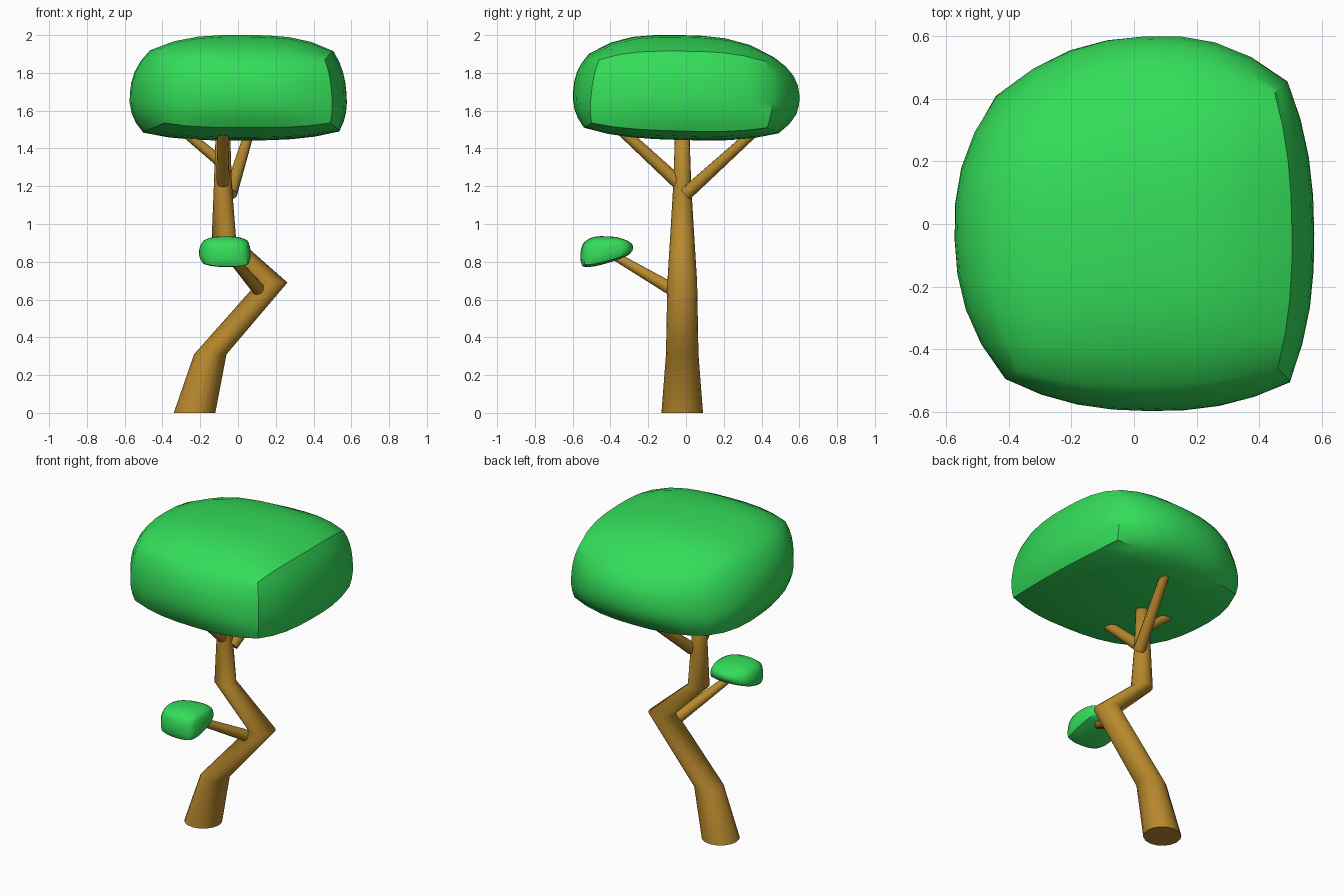
import bpy, bmesh, math
from mathutils import Vector

old = bpy.data.objects.get("Cube")
if old:
    bpy.data.objects.remove(old, do_unlink=True)


def material(name, color):
    m = bpy.data.materials.new(name)
    m.use_nodes = True
    m.diffuse_color = color
    m.node_tree.nodes["Principled BSDF"].inputs["Base Color"].default_value = color
    return m


BARK = material("bark_brown", (0.48, 0.25, 0.026, 1))
LEAF = material("leaf_green", (0.034, 0.72, 0.1, 1))


def finish(name, bm, mat, angle):
    mesh = bpy.data.meshes.new(name)
    bm.to_mesh(mesh)
    bm.free()
    mesh.materials.append(mat)
    obj = bpy.data.objects.new(name, mesh)
    bpy.context.collection.objects.link(obj)
    bpy.ops.object.select_all(action="DESELECT")
    obj.select_set(True)
    bpy.context.view_layer.objects.active = obj
    bpy.ops.object.shade_smooth_by_angle(angle=math.radians(angle))
    return obj


def loft(name, rings, sides=16):
    """Tube through level rings given as (x, z, radius), with a separate flat base."""
    bm = bmesh.new()
    loops = []
    for x, z, r in rings:
        turn = [2 * math.pi * i / sides for i in range(sides)]
        loops.append([bm.verts.new((x + r * math.cos(a), -0.02 + r * math.sin(a), z)) for a in turn])
    for low, high in zip(loops, loops[1:]):
        for i in range(sides):
            j = (i + 1) % sides
            bm.faces.new((low[i], low[j], high[j], high[i]))
    bm.faces.new([bm.verts.new(v.co) for v in reversed(loops[0])])
    bm.faces.new(loops[-1])
    return finish(name, bm, BARK, 89)


def branch(name, start, end, r1, r2):
    """Tapered round limb between two points."""
    a, b = Vector(start), Vector(end)
    bm = bmesh.new()
    bmesh.ops.create_cone(bm, cap_ends=True, segments=12, radius1=r1, radius2=r2, depth=(b - a).length)
    spin = (b - a).to_track_quat("Z", "Y")
    for v in bm.verts:
        v.co = spin @ v.co + (a + b) / 2
    return finish(name, bm, BARK, 40)


# Canopy box corners, keyed by side signs (x, y, z)
CORNERS = {
    (-1, -1, 1): (-0.37, -0.47, 1.88), (-1, -1, -1): (-0.39, -0.48, 1.535),
    (1, -1, 1): (0.46, -0.46, 1.87), (1, -1, -1): (0.49, -0.50, 1.535),
    (1, 1, 1): (0.45, 0.42, 1.86), (1, 1, -1): (0.485, 0.43, 1.51),
    (-1, 1, 1): (-0.38, 0.34, 1.86), (-1, 1, -1): (-0.43, 0.40, 1.50),
}
# Bulge of each side: along its two rims, then extra at its middle
BULGE = {
    (0, -1): (0.09, 0.03, 0.06), (0, 1): (0.05, 0.02, 0.033),
    (1, -1): (0.05, 0.02, 0.05), (1, 1): (0.075, 0.03, 0.097),
    (2, -1): (0.025, 0.03, 0.02), (2, 1): (0.025, 0.05, 0.058),
}


def canopy_point(p):
    out = Vector()
    for sign, corner in CORNERS.items():
        weight = math.prod((1 + s * c) / 2 for s, c in zip(sign, p))
        out += weight * Vector(corner)
    for axis in range(3):
        u, (v, w) = p[axis], [p[k] for k in range(3) if k != axis]
        rim_a, rim_b, middle = BULGE[axis, 1 if u > 0 else -1]
        power = 3 if axis == 2 else 2.4
        fv, fw = 1 - abs(v) ** power, 1 - abs(w) ** power
        out[axis] += u * (rim_a * fv + rim_b * fw + middle * fv * fw)
    return out


def foliage(name, place, angle):
    """Bulged box, subdivided and then placed by a function."""
    bm = bmesh.new()
    bmesh.ops.create_cube(bm, size=2)
    bmesh.ops.subdivide_edges(bm, edges=bm.edges[:], cuts=7, use_grid_fill=True)
    for v in bm.verts:
        v.co = place(canopy_point(v.co))
    return finish(name, bm, LEAF, angle)


def small_place(p):
    # Wedge: thick at the front, thinner and lifted at the back
    x, y, z = p.x / 0.58, p.y / 0.6, (p.z - 1.72) / 0.28
    z = z * (0.072 - 0.022 * y) + 0.863 + 0.022 * y
    return Vector((-0.07 + 0.138 * x, -0.42 + 0.14 * y, z))


# Crooked trunk
loft("trunk", [(-0.23, 0, 0.11), (-0.147, 0.31, 0.086), (0.183, 0.69, 0.079),
               (-0.075, 0.93, 0.064), (-0.08, 1.2, 0.048), (-0.08, 1.55, 0.036)])

# Limbs
branch("front_branch", (-0.08, -0.01, 1.19), (-0.08, -0.40, 1.55), 0.036, 0.027)
branch("back_branch", (-0.04, 0.0, 1.16), (0.08, 0.43, 1.55), 0.036, 0.024)
branch("side_branch", (-0.07, -0.01, 1.31), (-0.36, 0.0, 1.55), 0.03, 0.022)
branch("low_branch", (0.12, -0.05, 0.64), (-0.06, -0.41, 0.85), 0.036, 0.022)

# Leaves
foliage("canopy", lambda p: p, 38)
foliage("small_leaf_clump", small_place, 50)
